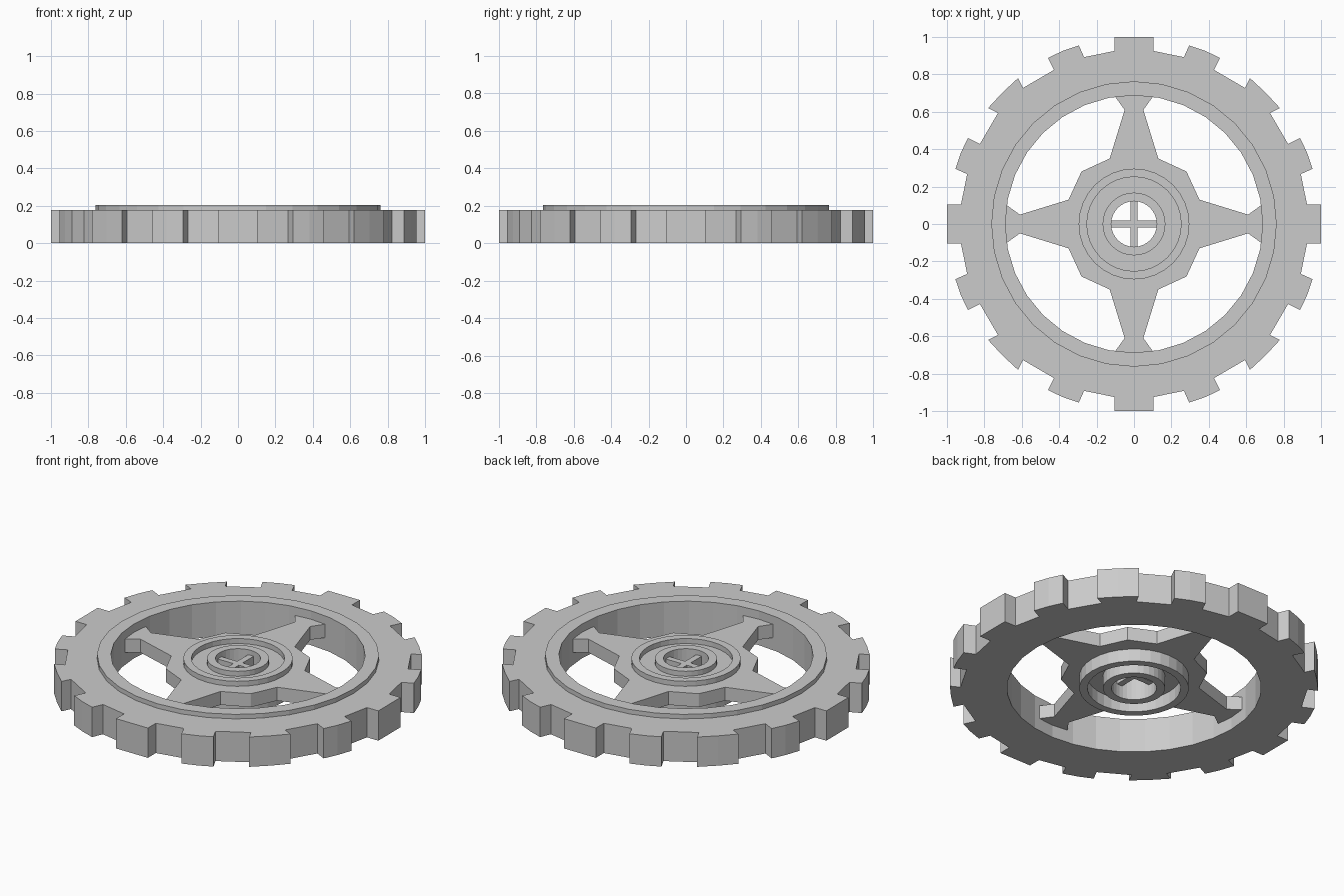
import bpy, bmesh
from math import sin, cos, pi

if "Cube" in bpy.data.objects:
    bpy.data.objects.remove(bpy.data.objects["Cube"])


def circle(r, n=32):
    return [(r * cos(2 * pi * i / n), r * sin(2 * pi * i / n)) for i in range(n)]


def four_way(octant):
    """Mirror an octant outline (from +y round to the diagonal) into a closed loop."""
    quarter = octant + [(y, x) for x, y in reversed(octant)]
    pts = []
    for _ in range(4):
        pts += quarter
        quarter = [(y, -x) for x, y in quarter]
    return pts


def plate(name, loops, z0, z1):
    """Flat plate from an outline plus optional hole loops, between z0 and z1."""
    cu = bpy.data.curves.new(name, 'CURVE')
    cu.dimensions = '2D'
    cu.fill_mode = 'BOTH'
    cu.extrude = (z1 - z0) / 2
    for loop in loops:
        sp = cu.splines.new('POLY')
        sp.points.add(len(loop) - 1)
        for p, (x, y) in zip(sp.points, loop):
            p.co = (x, y, 0, 1)
        sp.use_cyclic_u = True
    tmp = bpy.data.objects.new(name + "_outline", cu)
    bpy.context.collection.objects.link(tmp)
    dg = bpy.context.evaluated_depsgraph_get()
    me = bpy.data.meshes.new_from_object(tmp.evaluated_get(dg))
    bpy.data.objects.remove(tmp)
    bm = bmesh.new()
    bm.from_mesh(me)
    bmesh.ops.remove_doubles(bm, verts=bm.verts, dist=1e-5)
    bmesh.ops.recalc_face_normals(bm, faces=bm.faces)
    bmesh.ops.translate(bm, verts=bm.verts, vec=(0, 0, (z0 + z1) / 2))
    for f in bm.faces:
        f.smooth = False
    bm.to_mesh(me)
    bm.free()
    me.name = name
    ob = bpy.data.objects.new(name, me)
    bpy.context.collection.objects.link(ob)
    return ob


# Toothed rim with a large round opening
teeth = four_way([(0.105, 1.0), (0.105, 0.925), (0.267, 0.892), (0.295, 0.955),
                  (0.382, 0.925), (0.46, 0.888), (0.428, 0.824), (0.594, 0.727),
                  (0.62, 0.78), (0.702, 0.704)])
plate("toothed_rim", [teeth, circle(0.688)], 0, 0.178)

# Raised lip around the opening
plate("rim_lip", [circle(0.763), circle(0.688)], 0.178, 0.205)

# Four-spoke star with flared tips
star = four_way([(0.115, 0.70), (0.05, 0.61), (0.13, 0.35), (0.28, 0.281)])
plate("spokes", [star, circle(0.14)], 0.075, 0.155)

# Hub rings standing above and below the star
plate("hub_outer_ring", [circle(0.296), circle(0.252)], 0, 0.185)
plate("hub_inner_ring", [circle(0.168), circle(0.122)], 0, 0.185)

# Cross bars in the axle hole
w, l = 0.018, 0.13
cross = [(w, l), (w, w), (l, w), (l, -w), (w, -w), (w, -l),
         (-w, -l), (-w, -w), (-l, -w), (-l, w), (-w, w), (-w, l)]
plate("axle_cross", [cross], 0.075, 0.155)
